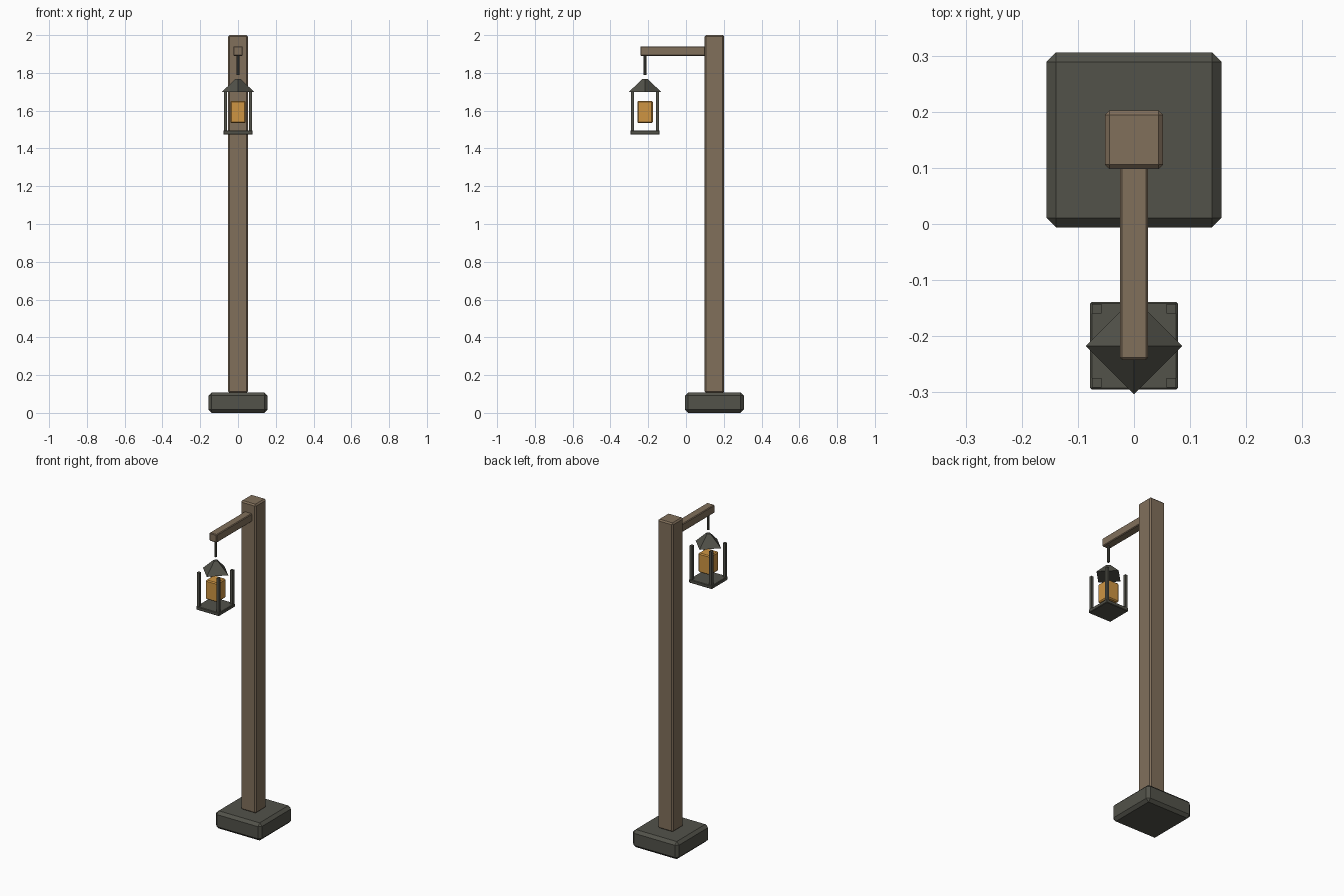
import bpy
import math

cube = bpy.data.objects.get("Cube")
if cube:
    bpy.data.objects.remove(cube, do_unlink=True)


def material(name, r, g, b):
    m = bpy.data.materials.new(name)
    m.use_nodes = True
    m.diffuse_color = (r, g, b, 1)
    shader = next(n for n in m.node_tree.nodes if n.type == "BSDF_PRINCIPLED")
    shader.inputs["Base Color"].default_value = (r, g, b, 1)
    shader.inputs["Roughness"].default_value = 0.9
    return m


WOOD = material("weathered wood", 0.22, 0.16, 0.105)
DARK = material("dark grey", 0.085, 0.085, 0.068)
GLOW = material("amber glow", 0.62, 0.30, 0.055)


def box(name, mat, x, y, z, bevel=0):
    """Box from (min, max) ranges on each axis, with chamfered edges."""
    ranges = (x, y, z)
    bpy.ops.mesh.primitive_cube_add(size=1, location=[(a + b) / 2 for a, b in ranges])
    ob = bpy.context.object
    ob.name = name
    ob.scale = [b - a for a, b in ranges]
    bpy.ops.object.transform_apply(location=False, rotation=False, scale=True)
    ob.data.materials.append(mat)
    if bevel:
        mod = ob.modifiers.new("chamfer", "BEVEL")
        mod.width = bevel
        mod.segments = 1
    return ob


def around(centre, half):
    return (centre - half, centre + half)


POST_Y = 0.15
LAMP_Y = -0.217

# Footing, post and arm
box("footing", DARK, around(0, 0.156), around(POST_Y, 0.156), (0, 0.108), 0.017)
box("post", WOOD, around(0, 0.052), around(POST_Y, 0.052), (0.106, 2.0), 0.008)
box("arm", WOOD, around(0, 0.025), (-0.242, 0.11), (1.89, 1.94), 0.004)

# Hanger rod
bpy.ops.mesh.primitive_cylinder_add(vertices=8, radius=0.007, depth=0.105,
                                    location=(0, LAMP_Y, 1.842))
rod = bpy.context.object
rod.name = "hanger_rod"
rod.data.materials.append(DARK)

# Lantern roof, corners pointing along the axes
bpy.ops.mesh.primitive_cone_add(vertices=4, radius1=0.086, radius2=0.014, depth=0.068,
                                location=(0, LAMP_Y, 1.733))
roof = bpy.context.object
roof.name = "lantern_roof"
roof.data.materials.append(DARK)

# Lantern floor, corner bars and light
box("lantern_floor", DARK, around(0, 0.078), around(LAMP_Y, 0.078), (1.474, 1.495), 0.003)
for sx, side in ((-1, "right"), (1, "left")):
    for sy, end in ((-1, "front"), (1, "back")):
        box(f"lantern_bar_{end}_{side}", DARK, around(sx * 0.066, 0.0085),
            around(LAMP_Y + sy * 0.066, 0.0085), (1.49, 1.702))
box("lantern_light", GLOW, around(0, 0.041), around(LAMP_Y, 0.041), (1.534, 1.652), 0.006)
